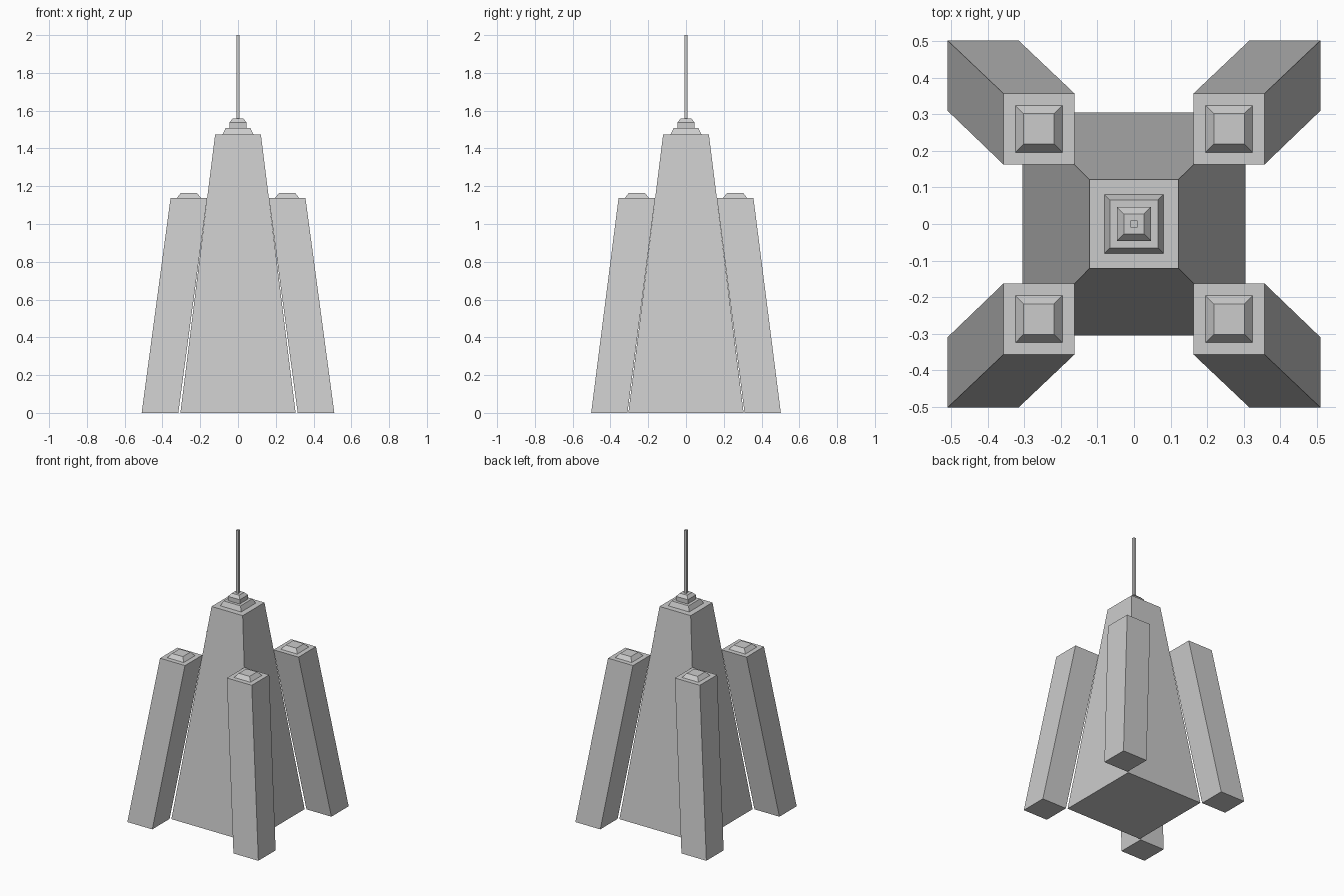
import bpy

if "Cube" in bpy.data.objects:
    bpy.data.objects.remove(bpy.data.objects["Cube"])


def loft(name, rings):
    """Solid through rectangular rings (cx, cy, half_x, half_y, z), bottom to top."""
    verts, faces = [], []
    for cx, cy, hx, hy, z in rings:
        verts += [(cx + sx * hx, cy + sy * hy, z)
                  for sx, sy in ((-1, -1), (1, -1), (1, 1), (-1, 1))]
    for r in range(len(rings) - 1):
        a = r * 4
        for i in range(4):
            j = (i + 1) % 4
            faces.append((a + i, a + j, a + 4 + j, a + 4 + i))
    faces.append((3, 2, 1, 0))
    n = len(verts)
    faces.append((n - 4, n - 3, n - 2, n - 1))
    mesh = bpy.data.meshes.new(name)
    mesh.from_pydata(verts, [], faces)
    obj = bpy.data.objects.new(name, mesh)
    bpy.context.collection.objects.link(obj)
    return obj


def tapered(name, *steps):
    """Centred square solid from (half_width, z) steps."""
    return loft(name, [(0, 0, h, h, z) for h, z in steps])


# Central tower with stepped crown and mast
tapered("central_tower", (0.305, 0), (0.121, 1.475))
tapered("crown_base", (0.081, 1.475), (0.066, 1.508))
tapered("crown_top", (0.046, 1.508), (0.046, 1.538), (0.028, 1.558))
tapered("mast", (0.009, 1.558), (0.009, 2.0))

# Four leaning corner towers, each with a small bevelled cap
for ys, depth in ((-1, "front"), (1, "back")):
    for xs, side in ((-1, "left"), (1, "right")):
        tx, ty = xs * 0.26, ys * 0.26
        loft(f"corner_tower_{depth}_{side}",
             [(xs * 0.413, ys * 0.406, 0.097, 0.096, 0),
              (tx, ty, 0.097, 0.097, 1.138)])
        loft(f"corner_cap_{depth}_{side}",
             [(tx, ty, 0.064, 0.064, 1.138),
              (tx, ty, 0.042, 0.042, 1.165)])
